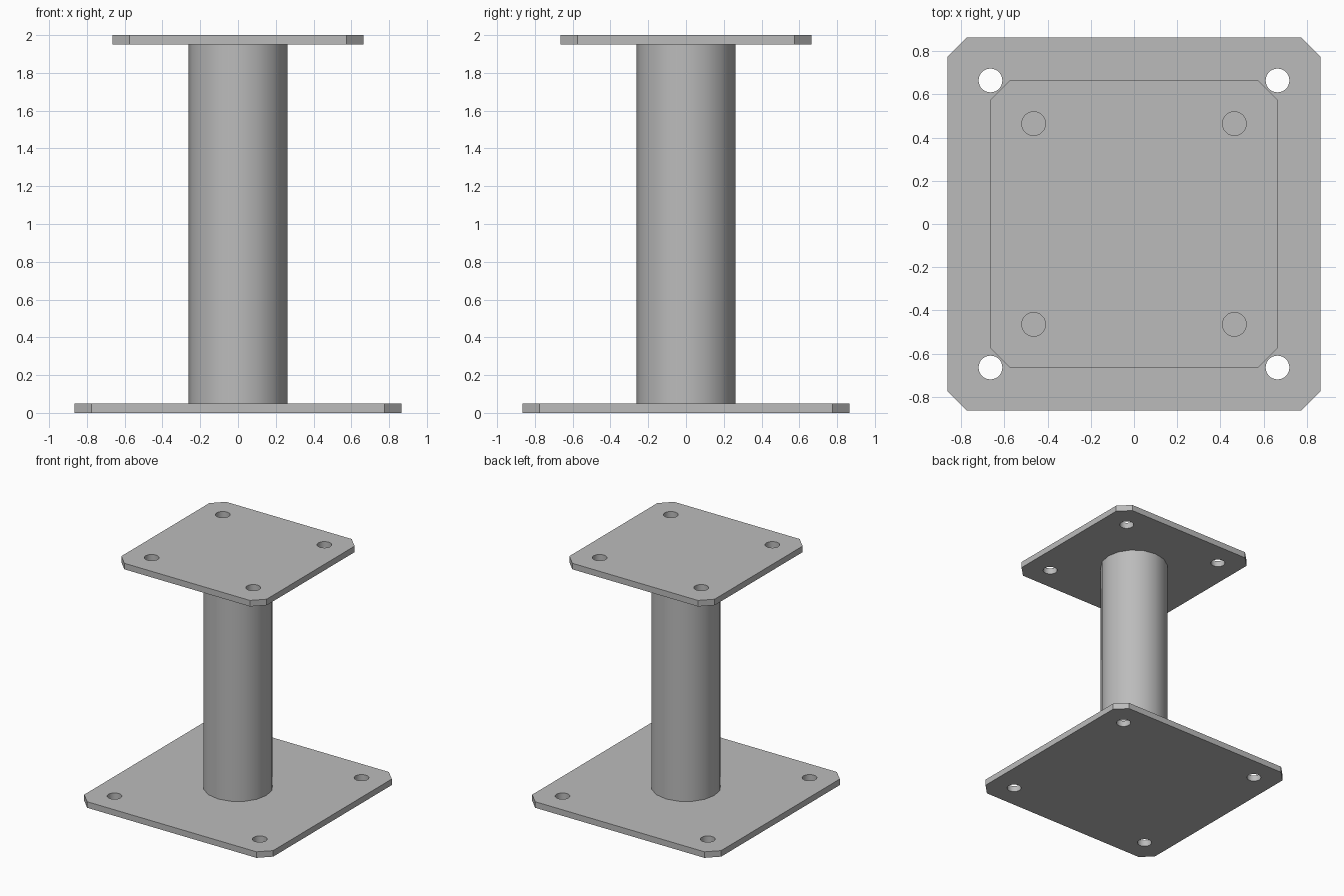
import bpy, bmesh
from math import cos, sin, tau, radians

THICK, CHAMFER, HOLE_R = 0.05, 0.09, 0.055
HEIGHT, POST_R, POST_SIDES = 2.0, 0.262, 16

cube = bpy.data.objects.get("Cube")
if cube:
    bpy.data.objects.remove(cube, do_unlink=True)

steel = bpy.data.materials.new("grey_steel")
steel.use_nodes = True
steel.diffuse_color = (0.5, 0.5, 0.5, 1)
steel.node_tree.nodes["Principled BSDF"].inputs["Base Color"].default_value = (0.5, 0.5, 0.5, 1)


def circle(cx, cy, r, n):
    return [(cx + r * cos(tau * i / n), cy + r * sin(tau * i / n)) for i in range(n)]


def extruded(name, loops, z0, z1):
    """Fill an outline with optional holes and extrude it upward."""
    bm = bmesh.new()
    for loop in loops:
        vs = [bm.verts.new((x, y, z0)) for x, y in loop]
        for a, b in zip(vs, vs[1:] + vs[:1]):
            bm.edges.new((a, b))
    bmesh.ops.triangle_fill(bm, edges=bm.edges[:], use_beauty=True)
    top = bmesh.ops.extrude_face_region(bm, geom=bm.faces[:], use_keep_orig=True)
    bmesh.ops.translate(bm, vec=(0, 0, z1 - z0),
                        verts=[g for g in top["geom"] if isinstance(g, bmesh.types.BMVert)])
    bmesh.ops.recalc_face_normals(bm, faces=bm.faces[:])
    mesh = bpy.data.meshes.new(name)
    bm.to_mesh(mesh)
    bm.free()
    mesh.materials.append(steel)
    ob = bpy.data.objects.new(name, mesh)
    bpy.context.collection.objects.link(ob)
    bpy.ops.object.select_all(action="DESELECT")
    ob.select_set(True)
    bpy.context.view_layer.objects.active = ob
    bpy.ops.object.shade_smooth_by_angle(angle=radians(35))
    return ob


def plate(name, half, hole_pos, z0):
    """Square plate with clipped corners and four bolt holes."""
    k = half - CHAMFER
    outline = [(half, -k), (half, k), (k, half), (-k, half),
               (-half, k), (-half, -k), (-k, -half), (k, -half)]
    holes = [circle(sx * hole_pos, sy * hole_pos, HOLE_R, 32)
             for sx in (-1, 1) for sy in (-1, 1)]
    return extruded(name, [outline] + holes, z0, z0 + THICK)


plate("base_plate", 0.865, 0.665, 0)
plate("top_plate", 0.665, 0.465, HEIGHT - THICK)

# Round post between the plates
extruded("post", [circle(0, 0, POST_R, POST_SIDES)], THICK, HEIGHT - THICK)
